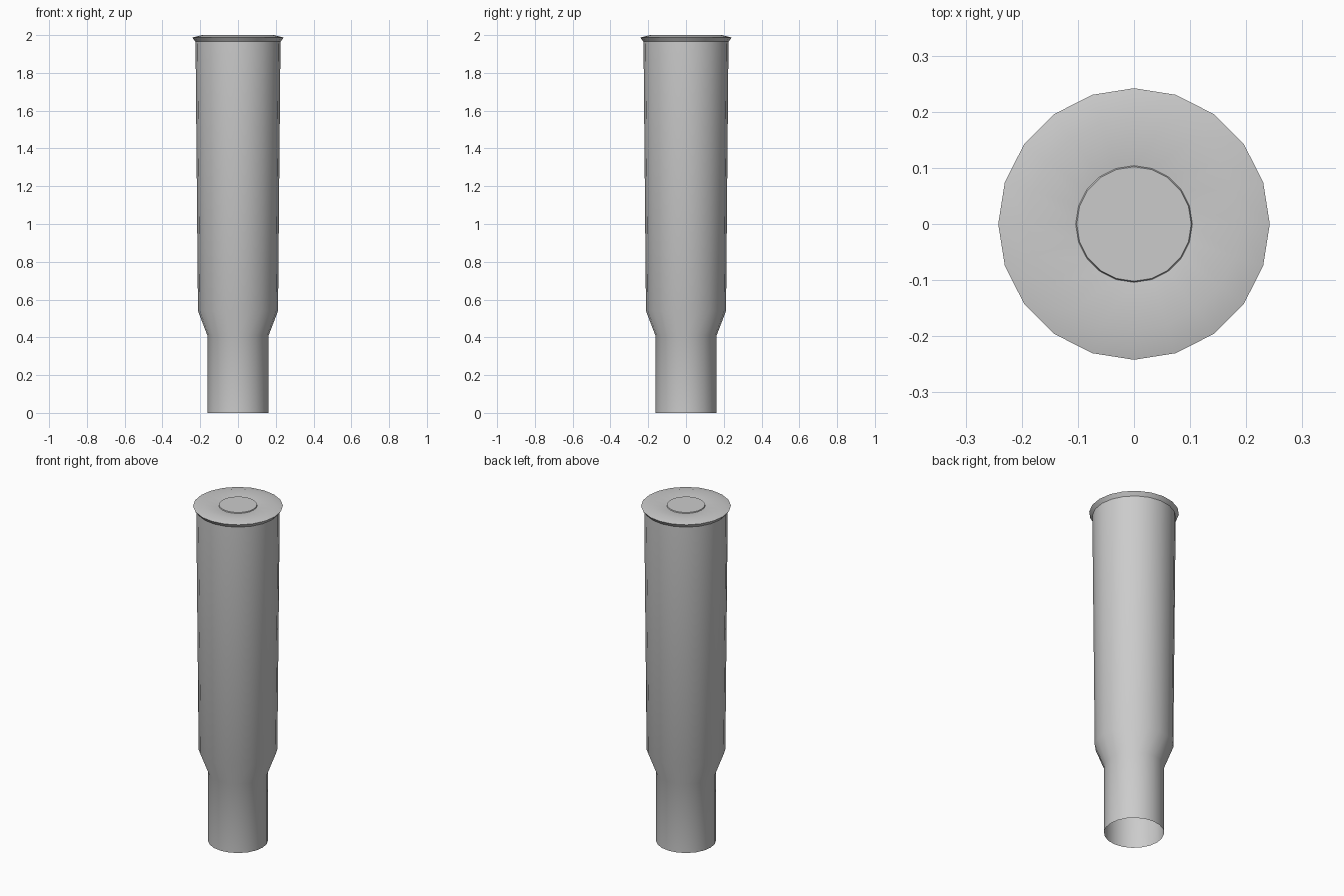
import bpy
import bmesh
from math import cos, sin, tau, radians

SIDES = 20

cube = bpy.data.objects.get("Cube")
if cube:
    bpy.data.objects.remove(cube, do_unlink=True)

metal = bpy.data.materials.new("grey_metal")
metal.use_nodes = True
grey = (0.6, 0.6, 0.6, 1.0)
metal.diffuse_color = grey
metal.node_tree.nodes["Principled BSDF"].inputs["Base Color"].default_value = grey


def lathe(name, profile, cap_end=False):
    """Spin a (radius, height) profile around z, optionally closing its last ring."""
    bm = bmesh.new()
    rings = [[bm.verts.new((r * cos(tau * i / SIDES), r * sin(tau * i / SIDES), z))
              for i in range(SIDES)] for r, z in profile]
    for low, high in zip(rings, rings[1:]):
        for i in range(SIDES):
            j = (i + 1) % SIDES
            bm.faces.new((low[i], low[j], high[j], high[i]))
    if cap_end:
        bm.faces.new(rings[-1])
    mesh = bpy.data.meshes.new(name)
    bm.to_mesh(mesh)
    bm.free()
    mesh.materials.append(metal)
    obj = bpy.data.objects.new(name, mesh)
    bpy.context.collection.objects.link(obj)
    bpy.ops.object.select_all(action="DESELECT")
    obj.select_set(True)
    bpy.context.view_layer.objects.active = obj
    bpy.ops.object.shade_smooth_by_angle(angle=radians(30))
    return obj


# Thin tube with an open neck, sloping shoulder and slightly flared body
lathe("case_body", [(0.162, 0), (0.162, 0.41), (0.212, 0.54), (0.225, 1.965)])

# Flared rim with a shallow dished face
lathe("case_rim", [(0.225, 1.965), (0.242, 1.987), (0.19, 2.0), (0.104, 1.99)])

# Round plug set in the middle of the dished face
lathe("centre_plug", [(0.104, 1.99), (0.102, 1.995)], cap_end=True)
